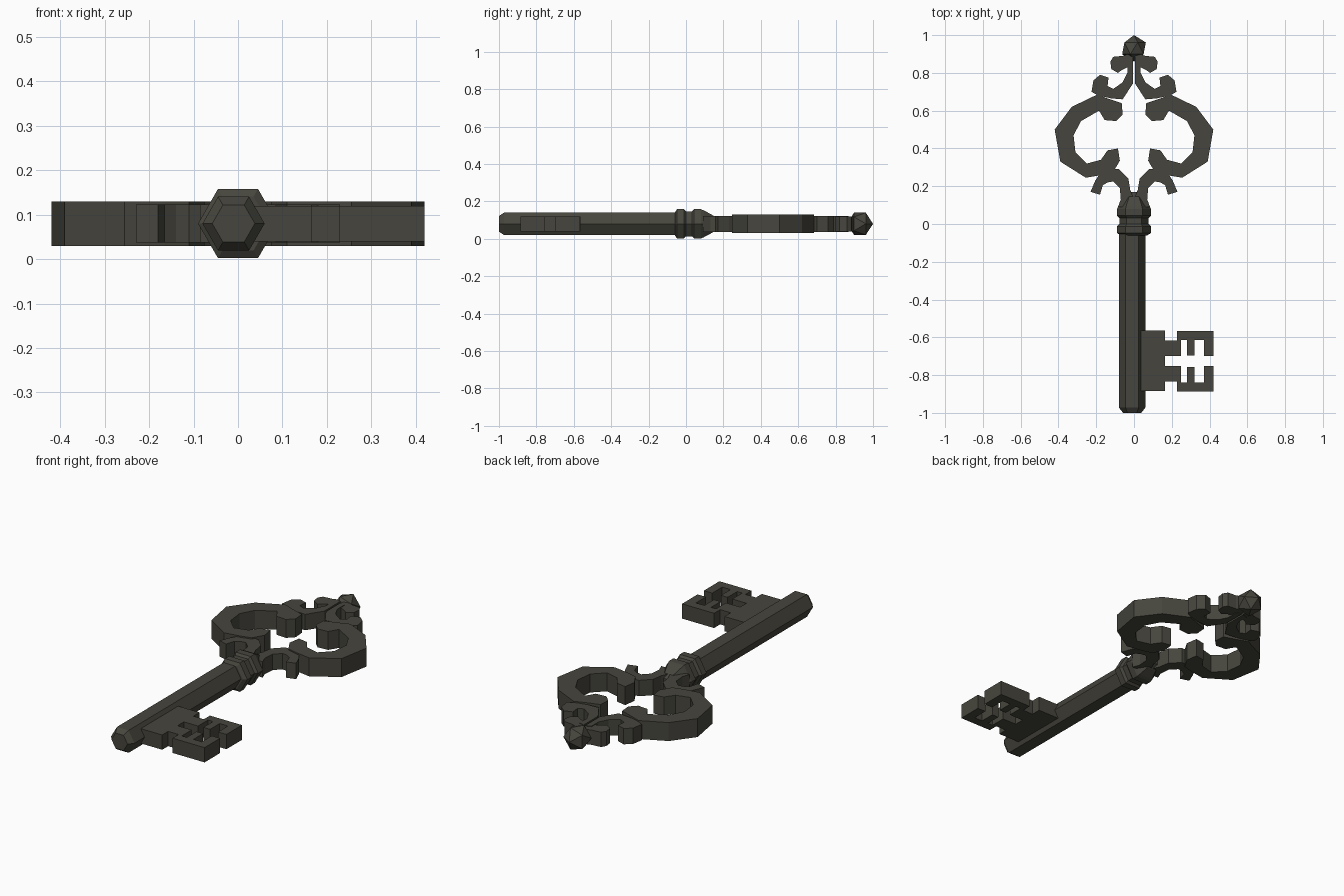
import bpy, bmesh, math
from mathutils import Matrix

if "Cube" in bpy.data.objects:
    bpy.data.objects.remove(bpy.data.objects["Cube"])

iron = bpy.data.materials.new("dark_iron")
iron.diffuse_color = (0.062, 0.06, 0.047, 1)
iron.use_nodes = True
iron.node_tree.nodes["Principled BSDF"].inputs["Base Color"].default_value = iron.diffuse_color
ZC = 0.08  # height of the key's mid plane


def finish(name, bm):
    bmesh.ops.recalc_face_normals(bm, faces=bm.faces)
    me = bpy.data.meshes.new(name)
    bm.to_mesh(me)
    bm.free()
    me.materials.append(iron)
    ob = bpy.data.objects.new(name, me)
    bpy.context.collection.objects.link(ob)
    return ob


def plate(name, pts, half, mirror=False):
    """Extrude a flat outline about the mid plane, optionally mirrored in x."""
    bm = bmesh.new()
    face = bm.faces.new([bm.verts.new((x, y, ZC - half)) for x, y in pts])
    ext = bmesh.ops.extrude_face_region(bm, geom=[face])
    verts = [v for v in ext["geom"] if isinstance(v, bmesh.types.BMVert)]
    bmesh.ops.translate(bm, verts=verts, vec=(0, 0, 2 * half))
    ob = finish(name, bm)
    if mirror:
        mod = ob.modifiers.new("mirror", 'MIRROR')
        mod.use_mirror_merge = False
    return ob


def hex_lathe(name, profile, xc):
    """Hexagonal rings along y from (y, radius) pairs."""
    bm = bmesh.new()
    rings = []
    for y, r in profile:
        rings.append([bm.verts.new((xc + r * math.cos(i * math.pi / 3), y,
                                    ZC + r * math.sin(i * math.pi / 3))) for i in range(6)])
    for a, b in zip(rings, rings[1:]):
        for i in range(6):
            j = (i + 1) % 6
            bm.faces.new((a[i], a[j], b[j], b[i]))
    bm.faces.new(rings[0])
    bm.faces.new(rings[-1])
    return finish(name, bm)


# Shaft and double collar
hex_lathe("shaft", [(-1, .048), (-.972, .07), (-.03, .07)], -.01)
hex_lathe("collar", [(-.06, .07), (-.048, .09), (-.012, .09), (0, .077), (.032, .077),
                     (.044, .09), (.08, .09), (.095, .083), (.14, .055), (.17, .03)], 0)

# Large side scrolls of the bow
plate("bow_scroll", [(.32, .47), (.31, .38), (.25, .32), (.175, .34), (.14, .39), (.085, .40),
                     (.075, .335), (.11, .275), (.165, .26), (.255, .245), (.39, .33), (.42, .50),
                     (.33, .62), (.195, .685), (.127, .66), (.065, .64), (.06, .58), (.095, .545),
                     (.155, .55), (.185, .60), (.28, .545)], .05, True)

# Lower scrolls rising from the collar
plate("lower_scroll", [(.003, .09), (.085, .09), (.07, .13), (.075, .19), (.11, .225), (.14, .22),
                       (.165, .205), (.18, .155), (.23, .17), (.205, .23), (.165, .29), (.08, .29),
                       (.03, .24), (.02, .18), (.003, .14)], .043, True)

# Upper scrolls
plate("upper_scroll", [(.225, .70), (.215, .76), (.18, .79), (.135, .775), (.14, .73), (.11, .715),
                       (.06, .75), (.035, .80), (.035, .86), (.005, .87), (.005, .745), (.06, .66),
                       (.12, .665), (.19, .68)], .043, True)

# Small crown scrolls below the finial
plate("crown_scroll", [(.005, .84), (.035, .83), (.065, .815), (.085, .80), (.12, .82), (.125, .86),
                       (.11, .885), (.06, .89), (.03, .90), (.005, .90)], .04, True)

# Faceted finial
bm = bmesh.new()
bmesh.ops.create_icosphere(bm, subdivisions=1, radius=.07,
                           matrix=Matrix.Translation((0, .93, ZC)) @ Matrix.Rotation(-math.pi / 2, 4, 'X'))
finish("finial", bm)

# Bit: root plate plus two facing combs
plate("bit_root", [(.03, -.885), (.165, -.885), (.165, -.565), (.03, -.565)], .04)
comb = [(.16, .027), (.25, .027), (.25, .112), (.28, .112), (.28, .03), (.32, .03), (.32, .112),
        (.37, .112), (.37, .027), (.42, .027), (.42, .16), (.228, .16), (.228, .108), (.16, .108)]
for name, s in (("bit_comb_upper", 1), ("bit_comb_lower", -1)):
    plate(name, [(x, -.726 + s * y) for x, y in comb], .04)
